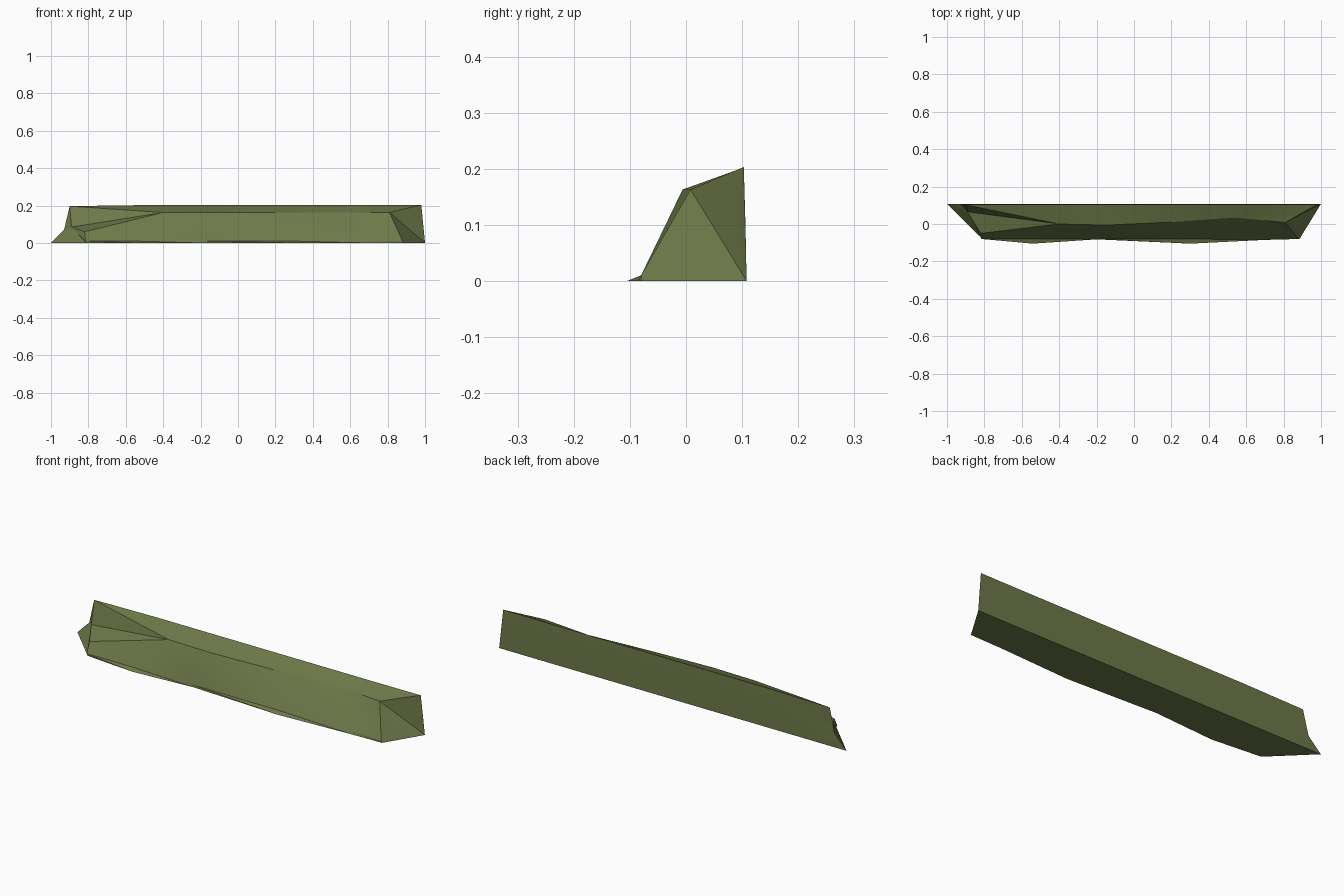
import bpy
import bmesh
from mathutils import Vector

cube = bpy.data.objects.get("Cube")
if cube:
    bpy.data.objects.remove(cube)

# One flat moss green for the whole bank
moss = bpy.data.materials.new("moss_green")
moss.use_nodes = True
green = (0.155, 0.19, 0.066, 1)
moss.diffuse_color = green
shader = next(n for n in moss.node_tree.nodes if n.type == "BSDF_PRINCIPLED")
shader.inputs["Base Color"].default_value = green
shader.inputs["Roughness"].default_value = 0.9

# Each section runs: back foot, toe, lip, crest, inner crest, back top, back middle
left_end = [(-1, .108, 0), (-.81, -.08, 0), (-.815, -.08, .01), (-.82, -.05, .06),
            (-.89, .065, .085), (-.9, .103, .197), (-.93, .106, .07)]
right_end = [(1, .108, 0), (.885, -.08, 0), (.88, -.08, .01), (.81, .008, .163),
             (.9, .06, .185), (.98, .103, .203), (.99, .106, .1)]


def middle_section(x, toe_y, crest_x, crest_y):
    crest = (crest_x, crest_y, .163)
    return [(x, .108, 0), (x, toe_y, 0), (x, -.08, .01), crest, crest,
            (x, .103, .202), (x, .106, .1)]


sections = [left_end,
            middle_section(-.54, -.105, -.4, 0),
            middle_section(-.2, -.082, -.15, -.006),
            middle_section(.3, -.105, .2, .01),
            middle_section(.7, -.085, .54, .034),
            right_end]

# Skin neighbouring sections with triangles
bm = bmesh.new()
rings = [[bm.verts.new(Vector(p)) for p in section] for section in sections]
for ring, following in zip(rings, rings[1:]):
    for i in range(len(ring)):
        j = (i + 1) % len(ring)
        bm.faces.new((ring[i], following[i], ring[j]))
        bm.faces.new((ring[j], following[i], following[j]))

# Fan each end from its natural corner
def cap(ring, hub):
    count = len(ring)
    for step in range(1, count - 1):
        a, b = (hub + step) % count, (hub + step + 1) % count
        bm.faces.new((ring[hub], ring[a], ring[b]))


cap(rings[0], 4)
cap(rings[-1], 0)
bmesh.ops.remove_doubles(bm, verts=bm.verts, dist=.0005)
bmesh.ops.recalc_face_normals(bm, faces=bm.faces)

mesh = bpy.data.meshes.new("sloped_bank")
bm.to_mesh(mesh)
bm.free()
mesh.materials.append(moss)
bank = bpy.data.objects.new("sloped_bank", mesh)
bpy.context.collection.objects.link(bank)

# Soften the gentle folds, keep the hard ridges
bpy.ops.object.select_all(action="DESELECT")
bank.select_set(True)
bpy.context.view_layer.objects.active = bank
bpy.ops.object.shade_smooth_by_angle(angle=.4)
